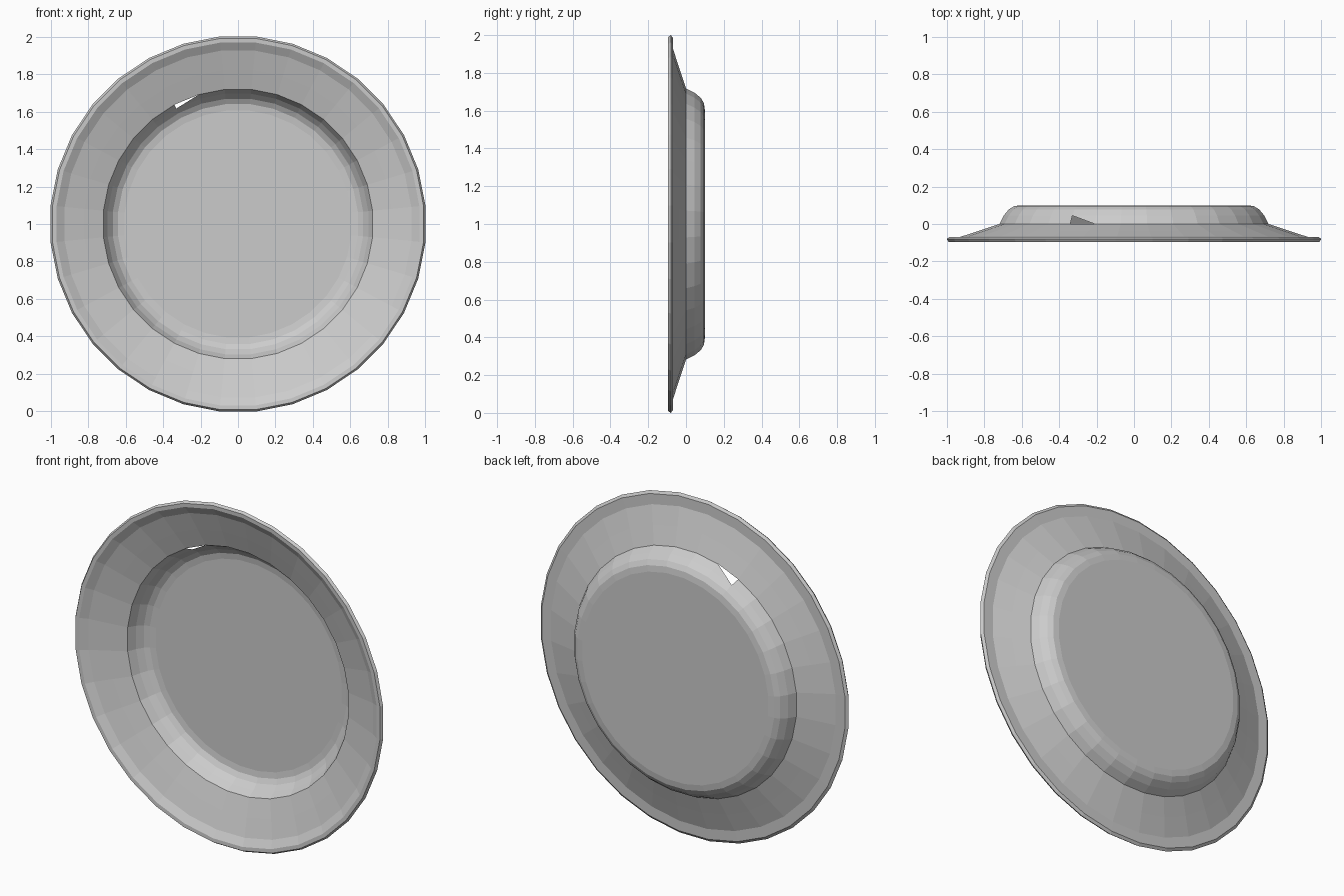
import bpy, bmesh, math

if "Cube" in bpy.data.objects:
    bpy.data.objects.remove(bpy.data.objects["Cube"])

SIDES = 32
STEP = 2 * math.pi / SIDES
FIT = 1 / math.cos(STEP / 2)      # keeps the flats of the outline at full radius

# Plate section (radius, y): foot, well wall, sloping rim
SHEET = [(0.605, 0.1), (0.64, 0.095), (0.668, 0.078), (0.695, 0.045),
         (0.718, 0.0), (0.82, -0.034), (0.925, -0.068)]
# Thick bead folded round the edge
BEAD = [(0.985, -0.069), (1.0, -0.08), (0.99, -0.095), (0.968, -0.094)]

bm = bmesh.new()


def ring(r, y):
    return [bm.verts.new((r * FIT * math.cos((i + 0.5) * STEP), y,
                          1 + r * FIT * math.sin((i + 0.5) * STEP)))
            for i in range(SIDES)]


def bridge(a, b, chip=None):
    for i in range(SIDES):
        j = (i + 1) % SIDES
        if i == chip:             # half of this facet is missing
            bm.faces.new((a[i], b[i], a[j]))
        else:
            bm.faces.new((a[i], b[i], b[j], a[j]))


# Flat base and the single-walled dish, with its small triangular gap
sheet = [ring(r, y) for r, y in SHEET]
bm.faces.new(sheet[0])
for k in range(len(sheet) - 1):
    bridge(sheet[k], sheet[k + 1], 9 if k == 3 else None)

# Edge bead, closed back onto the dish
bead = [sheet[-1]] + [ring(r, y) for r, y in BEAD] + [sheet[-1]]
for a, b in zip(bead, bead[1:]):
    bridge(a, b)

bmesh.ops.recalc_face_normals(bm, faces=bm.faces)
mesh = bpy.data.meshes.new("plate")
bm.to_mesh(mesh)
bm.free()
plate = bpy.data.objects.new("plate", mesh)
bpy.context.collection.objects.link(plate)
